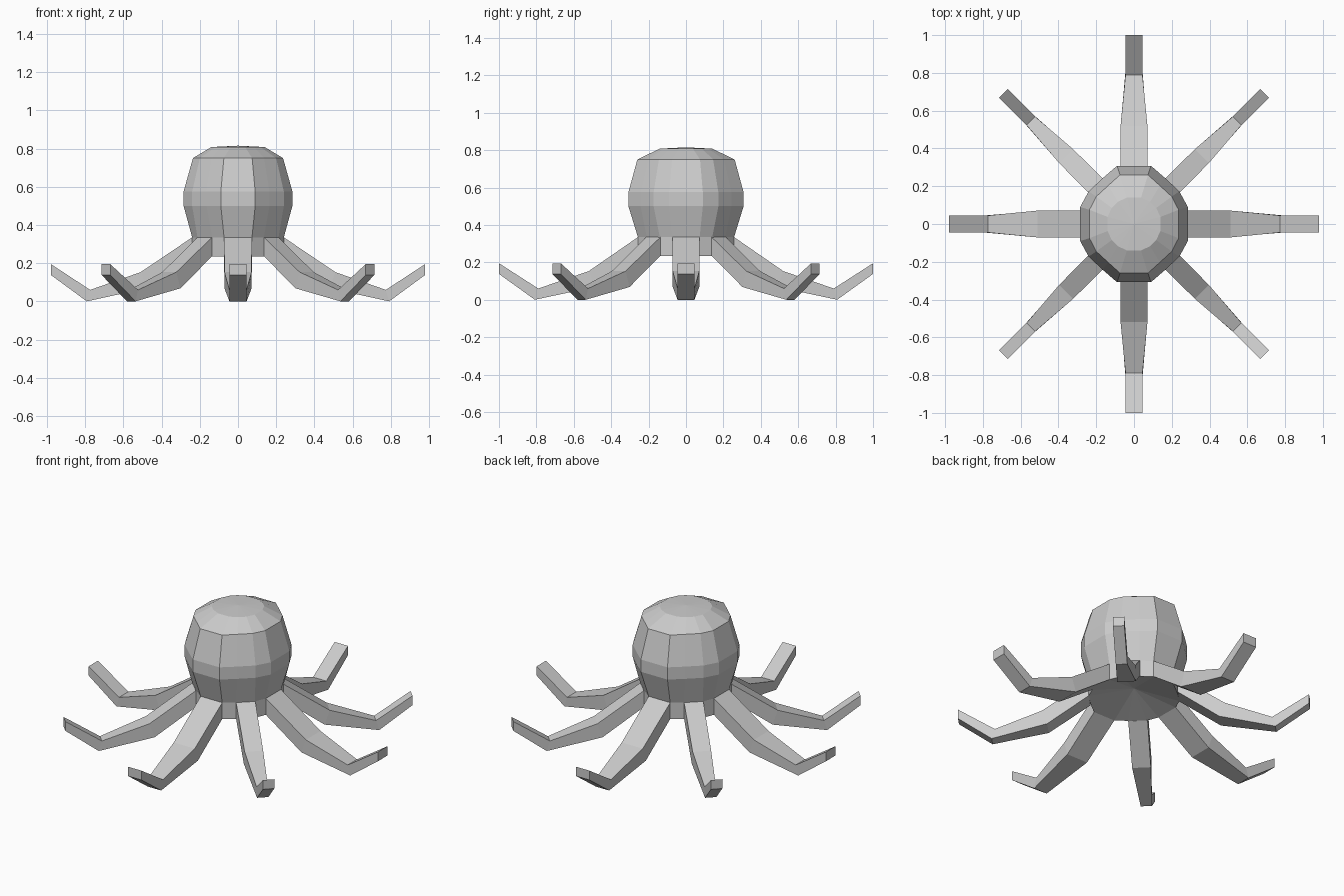
import bpy, bmesh
from math import sin, cos, radians

if "Cube" in bpy.data.objects:
    bpy.data.objects.remove(bpy.data.objects["Cube"])


def finish(name, bm):
    bmesh.ops.recalc_face_normals(bm, faces=bm.faces)
    mesh = bpy.data.meshes.new(name)
    bm.to_mesh(mesh)
    bm.free()
    obj = bpy.data.objects.new(name, mesh)
    bpy.context.collection.objects.link(obj)
    return obj


def bridge(bm, a, b):
    n = len(a)
    for i in range(n):
        bm.faces.new((a[i], a[(i + 1) % n], b[(i + 1) % n], b[i]))


def full_ring(quarter):
    """Mirror a quarter outline (from +x side to +y side) into a closed ring."""
    half = quarter + [(-x, y) for x, y in reversed(quarter)]
    return half + [(-x, -y) for x, y in half]


# Head: sixteen-sided rings, one quarter each, closed by fans
widest = [(0.285, 0.09), (0.24, 0.173), (0.165, 0.243), (0.09, 0.308)]
upper = [(0.236, 0.075), (0.20, 0.145), (0.137, 0.203), (0.074, 0.26)]
lower = [(0.24, 0.073), (0.212, 0.14), (0.135, 0.21), (0.073, 0.257)]
cap = [(0.145 * cos(radians(a)), 0.145 * sin(radians(a))) for a in (15, 36, 54, 75)]
bm = bmesh.new()
rings = []
for z, q in ((0.235, lower), (0.335, lower), (0.50, widest),
             (0.575, widest), (0.75, upper), (0.808, cap)):
    rings.append([bm.verts.new((x, y, z)) for x, y in full_ring(q)])
for a, b in zip(rings, rings[1:]):
    bridge(bm, a, b)
for ring, z in ((rings[0], 0.30), (rings[-1], 0.815)):
    tip = bm.verts.new((0, 0, z))
    for i in range(16):
        bm.faces.new((ring[i], ring[(i + 1) % 16], tip))
finish("head", bm)


# Tentacles: tapered square tubes that sag to the ground and curl up
def tentacle(name, angle, base, reach, widths):
    top = [(base, 0.335), (0.52 * reach, 0.153), (0.79 * reach, 0.06), (reach, 0.195)]
    low = [(base, 0.235), (0.49 * reach, 0.068), (0.808 * reach, 0.0), (reach, 0.138)]
    bm = bmesh.new()
    c, s = cos(radians(angle)), sin(radians(angle))
    loops = []
    for (rt, zt), (rb, zb), w in zip(top, low, widths):
        h = w / 2
        loops.append([bm.verts.new((r * c - t * s, r * s + t * c, z))
                      for r, t, z in ((rt, -h, zt), (rt, h, zt), (rb, h, zb), (rb, -h, zb))])
    for a, b in zip(loops, loops[1:]):
        bridge(bm, a, b)
    bm.faces.new(loops[0])
    bm.faces.new(loops[-1])
    finish(name, bm)


straight = (0.146, 0.142, 0.09, 0.09)
diagonal = (0.108, 0.104, 0.064, 0.064)
for i in range(8):
    if i % 2:
        args = (0.247, 0.978, diagonal)
    elif i % 4:
        args = (0.257, 1.0, straight)
    else:
        args = (0.24, 0.98, straight)
    tentacle(f"tentacle_{i + 1}", 45 * i, *args)
